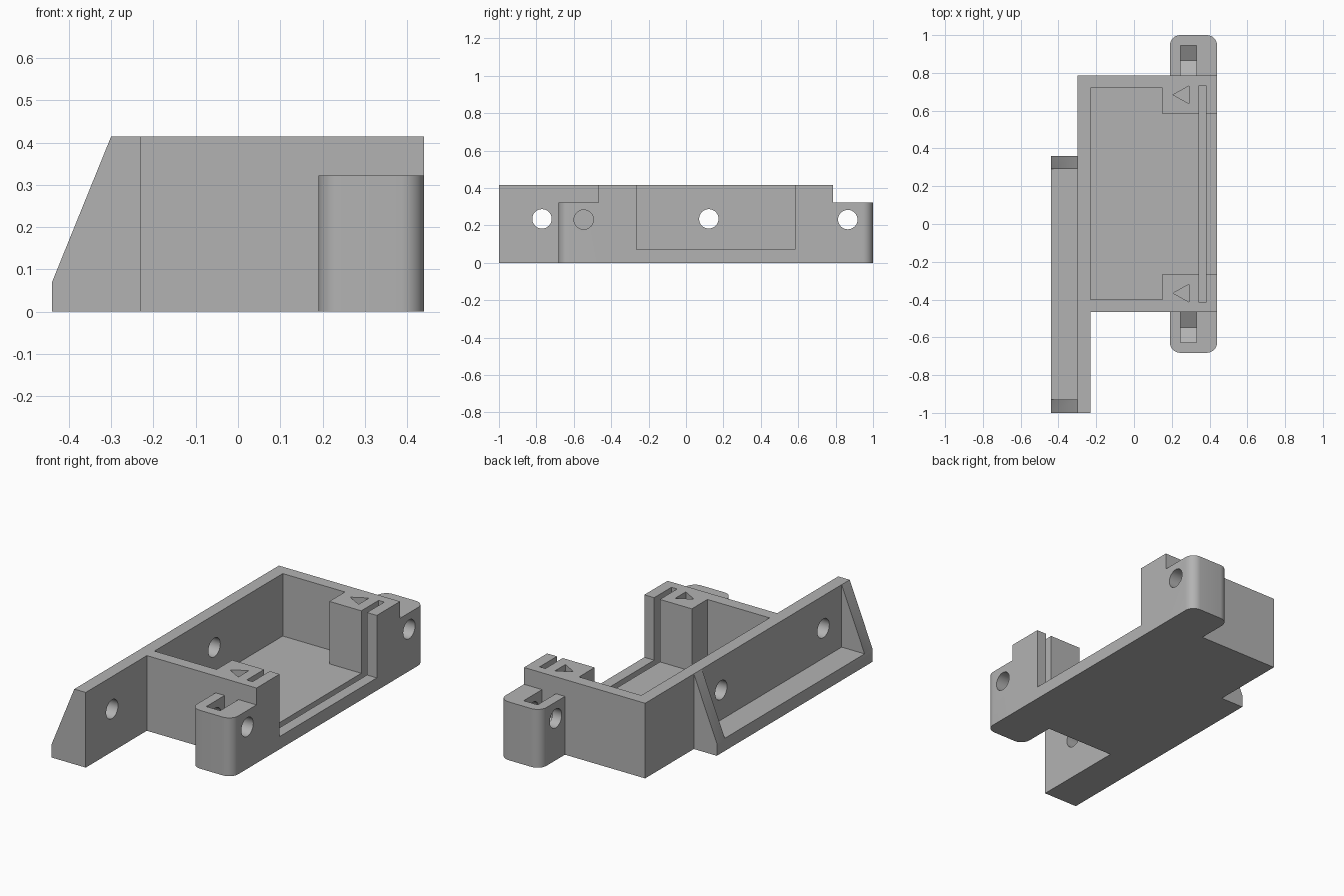
import bpy
import bmesh
from math import cos, sin, pi, radians
from mathutils import Vector

cube = bpy.data.objects.get("Cube")
if cube:
    bpy.data.objects.remove(cube)

MID = 0.159      # centre of the tray along y
FLOOR = 0.07     # thickness of floor and walls
TOP = 0.415
HOLE_Z = 0.235

grey = bpy.data.materials.new("plain grey")
grey.use_nodes = True
grey.diffuse_color = (0.45, 0.45, 0.45, 1)
grey.node_tree.nodes["Principled BSDF"].inputs["Base Color"].default_value = grey.diffuse_color


def prism(name, outline, axis, low, high):
    """Extrude a 2D outline along x, y or z between two positions."""
    place = {"x": lambda a, b: (low, a, b),
             "y": lambda a, b: (a, low, b),
             "z": lambda a, b: (a, b, low)}[axis]
    step = Vector([(high - low) * (axis == k) for k in "xyz"])
    bm = bmesh.new()
    face = bm.faces.new([bm.verts.new(place(a, b)) for a, b in outline])
    grown = bmesh.ops.extrude_face_region(bm, geom=[face])["geom"]
    bmesh.ops.translate(bm, vec=step, verts=[v for v in grown if isinstance(v, bmesh.types.BMVert)])
    bmesh.ops.recalc_face_normals(bm, faces=bm.faces)
    mesh = bpy.data.meshes.new(name)
    bm.to_mesh(mesh)
    bm.free()
    mesh.materials.append(grey)
    obj = bpy.data.objects.new(name, mesh)
    bpy.context.collection.objects.link(obj)
    return obj


def rect(a0, a1, b0, b1):
    return [(a0, b0), (a1, b0), (a1, b1), (a0, b1)]


def ring(a, b, radius, sides, start=0.0):
    return [(a + radius * cos(start + 2 * pi * i / sides),
             b + radius * sin(start + 2 * pi * i / sides)) for i in range(sides)]


def combine(target, tool, operation):
    mod = target.modifiers.new(tool.name, "BOOLEAN")
    mod.operation = operation
    mod.solver = "EXACT"
    mod.object = tool
    bpy.context.view_layer.objects.active = target
    bpy.ops.object.modifier_apply(modifier=mod.name)
    bpy.data.objects.remove(tool)


def ear_outline(side):
    """Mounting ear: outer two corners rounded, inner end buried in the tray."""
    x0, x1, r = 0.19, 0.44, 0.055
    inner, outer = 0.6, 0.841
    pts = [(x0, inner)]
    for cx, start in ((x0 + r, pi), (x1 - r, pi / 2)):
        for i in range(9):
            t = start - i * pi / 16
            pts.append((cx + r * cos(t), outer - r + r * sin(t)))
    pts.append((x1, inner))
    return [(x, MID + side * y) for x, y in pts]


# Tray block
body = prism("bracket_body", rect(-0.30, 0.44, MID - 0.626, MID + 0.626), "z", 0, TOP)

# Long side flange with its sloping end gussets
flange = prism("flange", [(-0.44, 0), (-0.23, 0), (-0.23, TOP), (-0.30, TOP), (-0.44, FLOOR)],
               "y", -1.0, 0.36)
combine(body, flange, "UNION")

# Mounting ears
for side in (-1, 1):
    combine(body, prism("ear", ear_outline(side), "z", 0, 0.322), "UNION")

# Tray cavity, narrowing between the two corner blocks and open on one side
half = [(-0.23, 0.56), (0.15, 0.56), (0.15, 0.424), (0.6, 0.424)]
cavity = [(x, MID + y) for x, y in half] + [(x, MID - y) for x, y in reversed(half)]
cutters = [
    prism("cavity", cavity, "z", FLOOR, 0.6),
    prism("panel_groove", rect(0.345, 0.38, MID - 0.575, MID + 0.575), "z", 0.035, 0.6),
    prism("flange_pocket", rect(-0.6, -0.30, -0.93, 0.29), "y", 0, 1),
]
bpy.data.objects.remove(cutters.pop())
cutters.append(prism("flange_pocket", rect(-0.6, -0.30, -0.93, 0.29), "z", FLOOR, 0.6))

# Screw holes through the flange wall
for y in (-0.77, 0.122):
    cutters.append(prism("flange_hole", ring(y, HOLE_Z, 0.052, 32), "x", -0.6, -0.1))

for side in (-1, 1):
    # Screw hole and nut pocket in each ear
    y, z = MID + side * 0.706, HOLE_Z - 0.004
    cutters.append(prism("ear_hole", ring(y, z, 0.052, 32), "x", 0.1, 0.6))
    r = 0.08 / cos(radians(30))
    nut = [(y - 0.08, 0.6), (y - 0.08, z - r / 2), (y, z - r), (y + 0.08, z - r / 2), (y + 0.08, 0.6)]
    cutters.append(prism("nut_pocket", nut, "x", 0.245, 0.33))
    # Recessed arrow on each corner block
    ty = MID + side * 0.525
    arrow = [(0.207, ty), (0.29, ty - 0.046), (0.29, ty + 0.046)]
    cutters.append(prism("arrow", arrow, "z", TOP - 0.035, 0.6))

for cutter in cutters:
    combine(body, cutter, "DIFFERENCE")

# Smooth the rounded corners and holes, keep the rest crisp
bpy.ops.object.select_all(action="DESELECT")
body.select_set(True)
bpy.context.view_layer.objects.active = body
bpy.ops.object.shade_smooth_by_angle(angle=radians(30))
